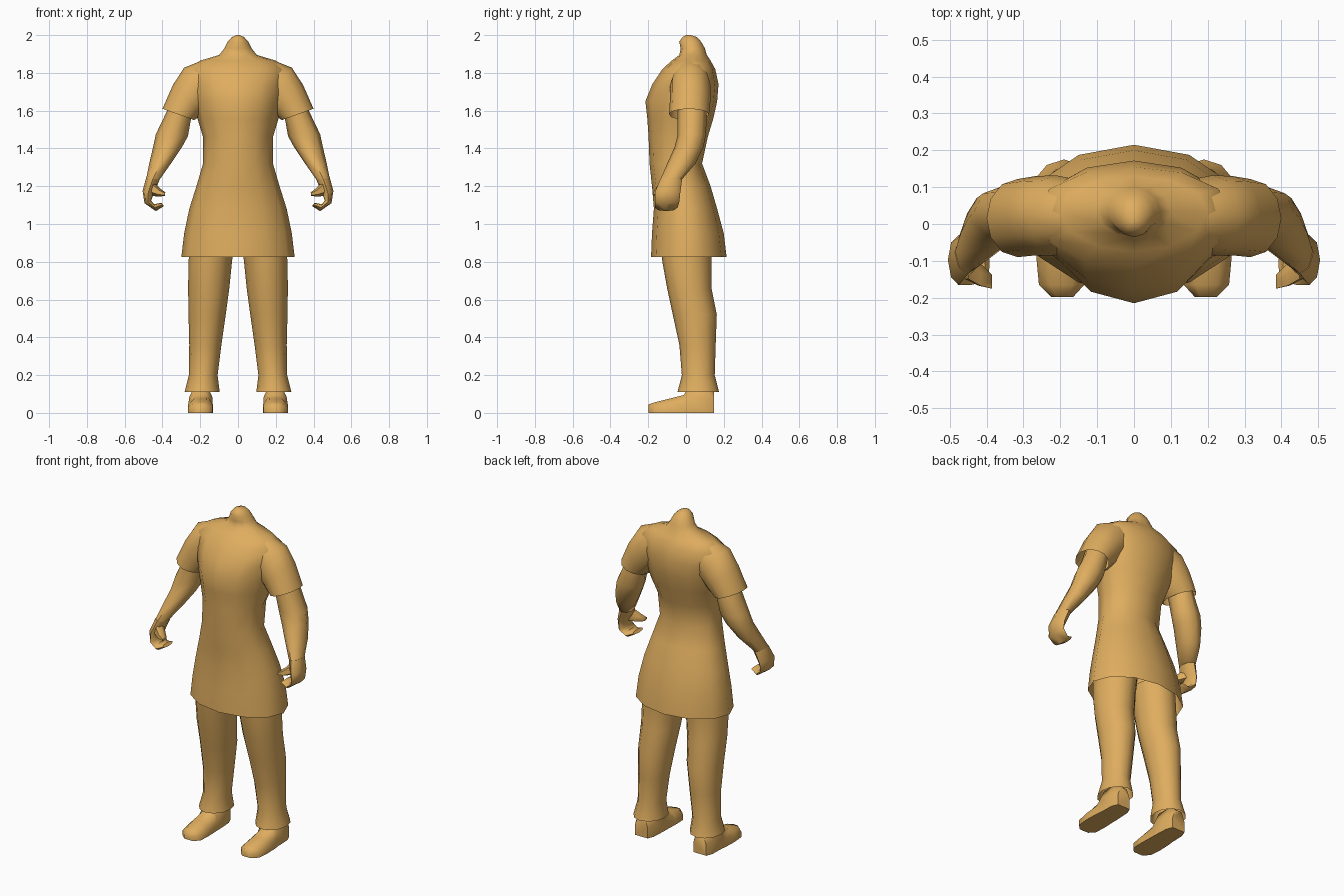
import bpy, bmesh, math

cloth = bpy.data.materials.new("ochre")
cloth.diffuse_color = (0.74, 0.42, 0.115, 1)


def ring(a, b, yf, yb, yc=None, n=12):
    """Closed loop spanning a to b in (x, z) and yf to yb in depth."""
    yc = (yf + yb) / 2 if yc is None else yc
    pts = []
    for i in range(n):
        t = 2 * math.pi * i / n
        c, s = math.cos(t), math.sin(t)
        y = yc + s * ((yb - yc) if s > 0 else (yc - yf))
        pts.append(((a[0] + b[0]) / 2 + c * (a[0] - b[0]) / 2, y,
                    (a[1] + b[1]) / 2 + c * (a[1] - b[1]) / 2))
    return pts


def loft(name, rings, cap_start=False, cap_end=False, mirror=True):
    """Skin a run of loops, optionally closing the ends."""
    bm = bmesh.new()
    loops = [[bm.verts.new(p) for p in r] for r in rings]
    n = len(loops[0])
    for lo, hi in zip(loops, loops[1:]):
        for i in range(n):
            j = (i + 1) % n
            bm.faces.new((lo[i], lo[j], hi[j], hi[i]))
    if cap_start:
        bm.faces.new(loops[0])
    if cap_end:
        bm.faces.new(loops[-1])
    bmesh.ops.recalc_face_normals(bm, faces=bm.faces)
    # open shells: make sure the skin faces outward
    mid = [sum(p[k] for p in rings[0]) / n for k in range(3)]
    f = loops[0][0].link_faces[0]
    if sum(f.normal[k] * (f.calc_center_median()[k] - mid[k]) for k in range(2)) < 0:
        bmesh.ops.reverse_faces(bm, faces=bm.faces)
    me = bpy.data.meshes.new(name)
    bm.to_mesh(me)
    bm.free()
    me.materials.append(cloth)
    ob = bpy.data.objects.new(name, me)
    bpy.context.collection.objects.link(ob)
    if mirror:
        ob.modifiers.new("Mirror", 'MIRROR').use_axis = (True, False, False)
    bpy.ops.object.select_all(action='DESELECT')
    ob.select_set(True)
    bpy.context.view_layer.objects.active = ob
    bpy.ops.object.shade_smooth_by_angle(angle=math.radians(60))
    return ob


# Tunic and neck: height, half width, front, back, depth of widest point
body = [
    (0.825, 0.30, -0.185, 0.215, 0.01), (0.95, 0.285, -0.18, 0.20, 0.01),
    (1.08, 0.258, -0.17, 0.165, 0.0), (1.20, 0.22, -0.18, 0.13, -0.02),
    (1.32, 0.185, -0.193, 0.085, -0.04), (1.46, 0.185, -0.198, 0.115, -0.03),
    (1.56, 0.215, -0.205, 0.145, 0.0), (1.65, 0.235, -0.215, 0.165, 0.02),
    (1.74, 0.255, -0.178, 0.172, 0.03), (1.82, 0.265, -0.125, 0.155, 0.035),
    (1.865, 0.20, -0.075, 0.13, 0.035), (1.895, 0.10, -0.035, 0.11, 0.035),
    (1.93, 0.072, -0.028, 0.10, 0.035), (1.965, 0.055, -0.036, 0.08, 0.03),
    (1.99, 0.032, -0.018, 0.058, 0.02), (2.0, 0.008, 0.0, 0.025, 0.01),
]
loft("tunic", [ring((w, z), (-w, z), f, b, c) for z, w, f, b, c in body],
     cap_end=True, mirror=False)

# Short sleeves, open at the cuff
loft("sleeve", [
    ring((0.20, 1.862), (0.10, 1.68), -0.07, 0.12),
    ring((0.285, 1.828), (0.14, 1.63), -0.085, 0.132),
    ring((0.345, 1.735), (0.19, 1.58), -0.085, 0.13),
    ring((0.40, 1.61), (0.232, 1.55), -0.09, 0.122),
])

# Arms: outer point, inner point, front, back
loft("arm", [
    ring((0.34, 1.70), (0.23, 1.62), -0.04, 0.10, n=8),
    ring((0.375, 1.60), (0.25, 1.55), -0.045, 0.11, n=8),
    ring((0.435, 1.475), (0.265, 1.465), -0.045, 0.105, n=8),
    ring((0.45, 1.405), (0.295, 1.41), -0.06, 0.092, n=8),
    ring((0.47, 1.32), (0.355, 1.32), -0.10, 0.05, n=8),
    ring((0.486, 1.24), (0.415, 1.235), -0.135, -0.02, n=8),
], cap_start=True, cap_end=True)

# Curled hands with a thumb above the gap
loft("hand", [
    ring((0.486, 1.245), (0.415, 1.235), -0.135, -0.02, n=8),
    ring((0.505, 1.175), (0.445, 1.16), -0.165, -0.03, n=8),
    ring((0.495, 1.11), (0.46, 1.125), -0.165, -0.035, n=8),
    ring((0.435, 1.068), (0.445, 1.105), -0.165, -0.045, n=8),
    ring((0.392, 1.095), (0.405, 1.112), -0.155, -0.06, n=8),
], cap_start=True, cap_end=True)
loft("thumb", [
    ring((0.445, 1.225), (0.465, 1.15), -0.155, -0.06, n=6),
    ring((0.415, 1.19), (0.425, 1.145), -0.172, -0.10, n=6),
    ring((0.385, 1.168), (0.388, 1.148), -0.178, -0.135, n=6),
], cap_start=True, cap_end=True)

# Trouser legs: height, outer x, inner x, front, back
legs = [
    (0.93, 0.25, 0.015, -0.14, 0.14), (0.80, 0.262, 0.032, -0.125, 0.135),
    (0.66, 0.264, 0.046, -0.10, 0.135), (0.52, 0.262, 0.065, -0.07, 0.163),
    (0.36, 0.258, 0.088, -0.035, 0.157), (0.20, 0.26, 0.108, -0.022, 0.152),
    (0.11, 0.283, 0.097, -0.045, 0.175),
]
loft("trouser_leg", [ring((o, z), (i, z), f, b) for z, o, i, f, b in legs], cap_start=True)


def shoe_ring(y, xa, xb, h):
    w = xb - xa
    return [(xa, y, 0), (xa, y, 0.55 * h), (xa + 0.25 * w, y, h),
            (xb - 0.25 * w, y, h), (xb, y, 0.55 * h), (xb, y, 0)]


# Shoes, toe to heel, rising to the ankle under the cuff
loft("shoe", [shoe_ring(*s) for s in (
    (-0.198, 0.165, 0.225, 0.045), (-0.165, 0.135, 0.258, 0.056),
    (-0.09, 0.132, 0.265, 0.075), (-0.01, 0.135, 0.262, 0.095),
    (0.015, 0.135, 0.258, 0.15), (0.11, 0.14, 0.255, 0.15),
    (0.148, 0.155, 0.24, 0.12))], cap_start=True, cap_end=True)
